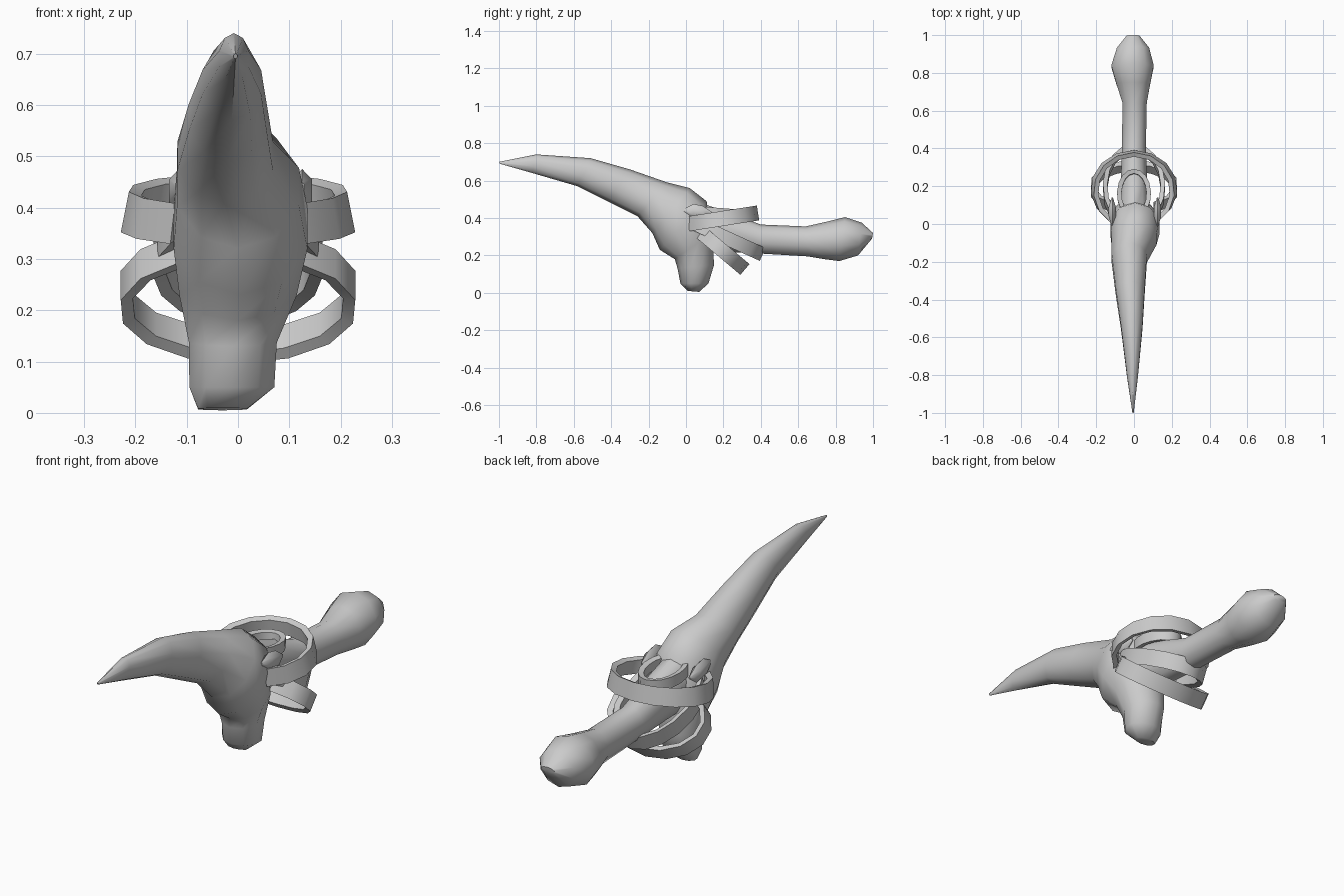
import bpy, bmesh, math
from mathutils import Vector

cube = bpy.data.objects.get("Cube")
if cube:
    bpy.data.objects.remove(cube)

bone = bpy.data.materials.new("bone grey")
bone.use_nodes = True
colour = (0.6, 0.6, 0.6, 1)
bone.diffuse_color = colour
bone.node_tree.nodes["Principled BSDF"].inputs["Base Color"].default_value = colour


def skin(name, rings, angle):
    """Join rings of points into a closed, capped tube."""
    bm = bmesh.new()
    loops = [[bm.verts.new(p) for p in ring] for ring in rings]
    n = len(loops[0])
    for a, b in zip(loops, loops[1:]):
        for i in range(n):
            j = (i + 1) % n
            bm.faces.new((a[i], a[j], b[j], b[i]))
    bm.faces.new(loops[0])
    bm.faces.new(loops[-1])
    bmesh.ops.recalc_face_normals(bm, faces=bm.faces)
    mesh = bpy.data.meshes.new(name)
    bm.to_mesh(mesh)
    bm.free()
    ob = bpy.data.objects.new(name, mesh)
    bpy.context.collection.objects.link(ob)
    mesh.materials.append(bone)
    bpy.ops.object.select_all(action='DESELECT')
    ob.select_set(True)
    bpy.context.view_layer.objects.active = ob
    bpy.ops.object.shade_smooth_by_angle(angle=math.radians(angle))
    return ob


def loft(name, sections, sides):
    """Each section: upper y, z, lower y, z, centre x, half width."""
    rings = []
    for uy, uz, ly, lz, cx, hw in sections:
        upper, lower = Vector((cx, uy, uz)), Vector((cx, ly, lz))
        mid, half = (upper + lower) / 2, (upper - lower) / 2
        turns = [math.tau * k / sides for k in range(sides)]
        rings.append([mid + half * math.cos(t) + Vector((hw * math.sin(t), 0, 0))
                      for t in turns])
    return skin(name, rings, 50)


def strap(name, centre, rx, depth, start, end, width, thick=0.024, steps=12, lean=0):
    """Flat band swept along an open elliptical loop."""
    c, d, side = Vector(centre), Vector(depth), Vector((1, 0, 0))
    normal = side.cross(d).normalized()
    rings = []
    for k in range(steps + 1):
        t = math.radians(start + (end - start) * k / steps)
        p = c + side * (rx * math.cos(t)) + d * math.sin(t)
        out = (side * math.cos(t) + d.normalized() * math.sin(t)) * thick
        up = normal * width / 2
        tilt = side * lean * math.cos(t)
        rings.append([p + up - tilt, p + up * 0.8 - out - tilt,
                      p - up * 0.8 - out + tilt, p - up + tilt])
    return skin(name, rings, 35)


# Curved horn blade, ending in a blunt stub below
loft("horn_blade", [
    (-1.00, .70, -.995, .69, -.005, .004),
    (-.80, .74, -.82, .64, -.008, .03),
    (-.51, .72, -.58, .57, -.012, .06),
    (-.30, .66, -.42, .49, -.02, .08),
    (-.10, .59, -.26, .41, -.025, .098),
    (.02, .56, -.18, .32, 0, .125),
    (.11, .49, -.14, .23, .005, .137),
    (.14, .32, -.06, .18, 0, .12),
    (.15, .15, -.045, .13, -.01, .09),
    (.12, .05, -.03, .05, -.012, .087),
    (.07, .005, .01, .01, -.03, .05)], 10)

# Bone grip with a knuckle at the end
loft("bone_grip", [
    (.02, .50, .06, .22, 0, .08),
    (.20, .44, .20, .22, 0, .075),
    (.40, .365, .40, .21, 0, .066),
    (.64, .355, .65, .195, .003, .068),
    (.75, .38, .74, .18, -.004, .095),
    (.85, .405, .82, .17, -.008, .118),
    (.94, .375, .92, .20, -.005, .09),
    (1.0, .32, .995, .29, -.005, .035)], 10)

# Binding straps around the grip
strap("upper_strap", (0, .18, .395), .222, (0, .205, .032), -55, 235, .08, lean=.008)
strap("inner_strap", (0, .16, .43), .09, (0, .13, -.01), -40, 220, .05)
strap("middle_strap", (0, .19, .305), .165, (0, .22, -.10), -40, 220, .075)
strap("lower_strap", (0, .19, .23), .232, (0, .125, -.105), -60, 240, .075)

# Pointed strap ends tucked against the horn
for name, x in (("left_strap_end", .125), ("right_strap_end", -.115)):
    loft(name, [(-.01, .45, -.01, .43, x, .004),
                (.04, .475, .04, .395, x, .022),
                (.09, .465, .09, .385, x, .022),
                (.14, .43, .14, .42, x, .004)], 6)
